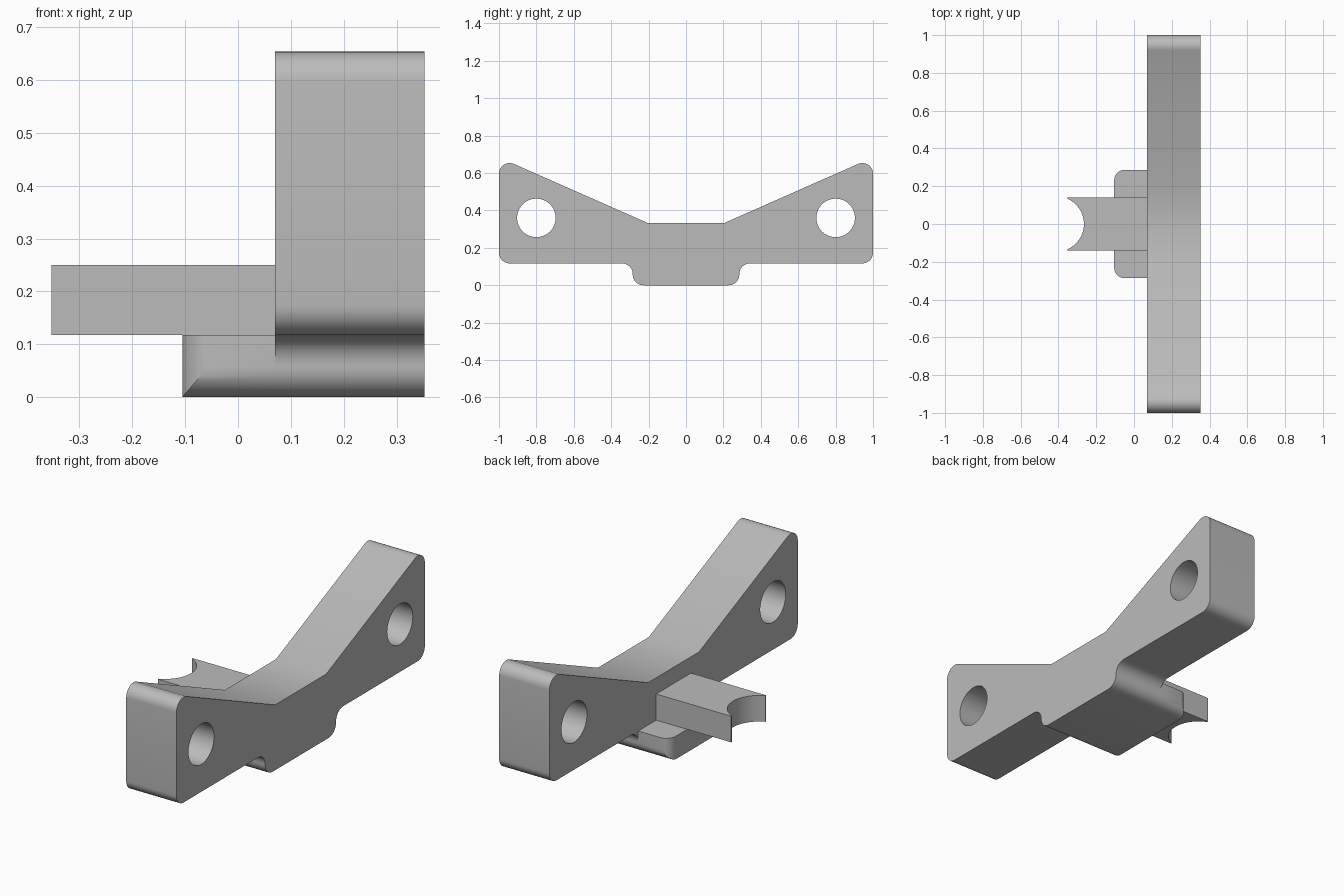
import bpy
import bmesh
import math
from mathutils import Vector

cube = bpy.data.objects.get("Cube")
if cube:
    bpy.data.objects.remove(cube, do_unlink=True)

grey = bpy.data.materials.new("plain grey")
grey.use_nodes = True
colour = (0.5, 0.5, 0.5, 1)
grey.diffuse_color = colour
grey.node_tree.nodes["Principled BSDF"].inputs["Base Color"].default_value = colour

R = 0.057                       # shared fillet radius
FRONT, BACK = 0.07, 0.353       # slab faces along x
LEDGE = 0.117                   # underside of the arms


def rounded(corners, steps=10):
    """Outline from (u, v, radius) corners; radius 0 stays sharp."""
    out = []
    for i, (u, v, r) in enumerate(corners):
        p = Vector((u, v))
        if r == 0:
            out.append(p)
            continue
        a = (Vector(corners[i - 1][:2]) - p).normalized()
        b = (Vector(corners[(i + 1) % len(corners)][:2]) - p).normalized()
        half = a.angle(b) / 2
        centre = p + (a + b).normalized() * r / math.sin(half)
        start = p + a * r / math.tan(half) - centre
        end = p + b * r / math.tan(half) - centre
        sweep = math.pi - 2 * half
        for k in range(steps + 1):
            t = k / steps
            out.append(centre + (start * math.sin((1 - t) * sweep)
                                 + end * math.sin(t * sweep)) / math.sin(sweep))
    return out


def circle(u, v, r, n=48):
    return [Vector((u + r * math.cos(math.tau * k / n),
                    v + r * math.sin(math.tau * k / n))) for k in range(n)]


def prism(name, loops, axis, lo, hi):
    """Fill the loops (outline, then holes) and extrude along x or z."""
    bm = bmesh.new()
    edges = []
    for loop in loops:
        vs = [bm.verts.new((lo, p.x, p.y) if axis == "x" else (p.x, p.y, lo))
              for p in loop]
        edges += [bm.edges.new((vs[i - 1], vs[i])) for i in range(len(vs))]
    direction = Vector((1, 0, 0)) if axis == "x" else Vector((0, 0, 1))
    bmesh.ops.triangle_fill(bm, edges=edges, use_beauty=True, normal=direction)
    ext = bmesh.ops.extrude_face_region(bm, geom=bm.faces[:], use_keep_orig=True)
    moved = [g for g in ext["geom"] if isinstance(g, bmesh.types.BMVert)]
    bmesh.ops.translate(bm, verts=moved, vec=direction * (hi - lo))
    bmesh.ops.recalc_face_normals(bm, faces=bm.faces[:])
    mesh = bpy.data.meshes.new(name)
    bm.to_mesh(mesh)
    bm.free()
    mesh.materials.append(grey)
    obj = bpy.data.objects.new(name, mesh)
    bpy.context.collection.objects.link(obj)
    return obj


def activate(obj):
    bpy.ops.object.select_all(action="DESELECT")
    obj.select_set(True)
    bpy.context.view_layer.objects.active = obj


# Winged slab: half outline mirrored, with a bolt hole in each arm
half = [(0.285, 0, R), (0.285, LEDGE, R), (1, LEDGE, R),
        (1, 0.684, R), (0.205, 0.333, 0)]
outline = rounded(half + [(-u, v, r) for u, v, r in reversed(half)])
slab = prism("winged_slab",
             [outline, circle(0.8, 0.36, 0.103), circle(-0.8, 0.36, 0.103)],
             "x", FRONT, BACK)

# Foot: rounded along its lower edges and its upright corners
foot = prism("foot", [rounded([(0.285, 0, R), (0.285, LEDGE, 0),
                               (-0.285, LEDGE, 0), (-0.285, 0, R)])],
             "x", -0.105, FRONT)
cutter = prism("foot_plan_cutter",
               [rounded([(-0.105, -0.285, R), (0.2, -0.3, 0),
                         (0.2, 0.3, 0), (-0.105, 0.285, R)])],
               "z", -0.1, 0.3)
cutter.hide_render = True
mod = foot.modifiers.new("plan corners", "BOOLEAN")
mod.operation = "INTERSECT"
mod.solver = "EXACT"
mod.object = cutter
activate(foot)
bpy.ops.object.modifier_apply(modifier=mod.name)
bpy.data.objects.remove(cutter, do_unlink=True)

# Tab with a round bite out of its free end
bite_r, bite_x = 0.146, -0.411
reach = math.acos((-0.353 - bite_x) / bite_r)
bite = [Vector((bite_x + bite_r * math.cos(a), bite_r * math.sin(a)))
        for a in (reach * (1 - k / 12) for k in range(25))]
tab = prism("tab", [bite + [Vector((-0.353, -0.14)), Vector((FRONT, -0.14)),
                            Vector((FRONT, 0.14)), Vector((-0.353, 0.14))]],
            "z", LEDGE, 0.25)

for obj in (slab, foot, tab):
    activate(obj)
    bpy.ops.object.shade_smooth_by_angle(angle=math.radians(30))
